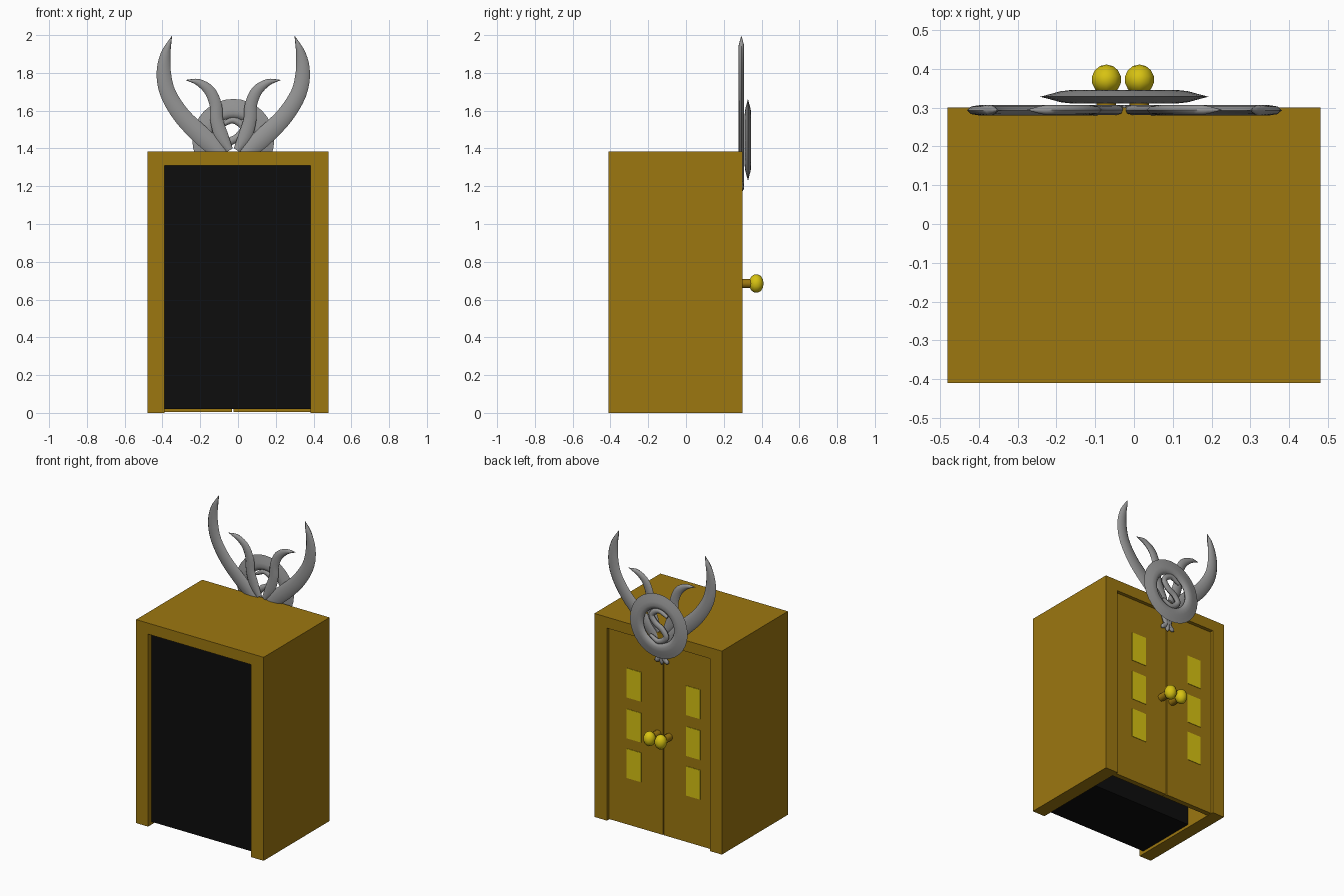
import bpy, bmesh, math
from mathutils import Vector

if "Cube" in bpy.data.objects:
    bpy.data.objects.remove(bpy.data.objects["Cube"])

CX = -0.025  # centre line of doors and crest


def material(name, rgb):
    m = bpy.data.materials.new(name)
    m.diffuse_color = (*rgb, 1)
    m.use_nodes = True
    m.node_tree.nodes["Principled BSDF"].inputs["Base Color"].default_value = m.diffuse_color
    return m


WOOD = material("golden wood", (0.335, 0.185, 0.005))
BLACK = material("black", (0.004, 0.004, 0.004))
YELLOW = material("bright yellow", (0.68, 0.54, 0.006))
GREY = material("grey metal", (0.30, 0.30, 0.30))


def finish(name, bm, mat, smooth=False):
    bmesh.ops.recalc_face_normals(bm, faces=bm.faces)
    me = bpy.data.meshes.new(name)
    bm.to_mesh(me)
    bm.free()
    me.materials.append(mat)
    ob = bpy.data.objects.new(name, me)
    bpy.context.collection.objects.link(ob)
    if smooth:
        bpy.ops.object.select_all(action='DESELECT')
        bpy.context.view_layer.objects.active = ob
        ob.select_set(True)
        bpy.ops.object.shade_smooth_by_angle(angle=math.radians(50))
    return ob


def box(name, mat, x, y, z):
    bm = bmesh.new()
    bmesh.ops.create_cube(bm, size=1)
    for v in bm.verts:
        v.co = [a + (c + 0.5) * (b - a) for c, (a, b) in zip(v.co, (x, y, z))]
    return finish(name, bm, mat)


def spline(pts, steps=4):
    """Catmull-Rom samples through (x, z, radius) points."""
    p = [Vector(q) for q in pts]
    p = [2 * p[0] - p[1]] + p + [2 * p[-1] - p[-2]]
    out = []
    for i in range(1, len(p) - 2):
        a, b, c, d = p[i - 1:i + 3]
        for s in range(steps):
            t = s / steps
            out.append(0.5 * (2 * b + (c - a) * t + (2 * a - 5 * b + 4 * c - d) * t * t
                              + (3 * b - a - 3 * c + d) * t ** 3))
    return out + [p[-2]]


def horn(name, pts, y, thick, side=1, sides=8):
    """Flattened tapering tube lying in the xz plane."""
    path = spline(pts)
    bm = bmesh.new()
    rings = []
    for i, q in enumerate(path):
        t = path[min(i + 1, len(path) - 1)] - path[max(i - 1, 0)]
        n = Vector((-t[1], t[0])).normalized()
        r = max(q[2], 0.001)
        h = min(thick, r)
        ring = []
        for k in range(sides):
            a = 2 * math.pi * k / sides
            ring.append(bm.verts.new((CX + side * (q[0] + n.x * r * math.cos(a)),
                                      y + h * math.sin(a),
                                      q[1] + n.y * r * math.cos(a))))
        rings.append(ring)
    for r0, r1 in zip(rings, rings[1:]):
        for k in range(sides):
            bm.faces.new((r0[k], r0[(k + 1) % sides], r1[(k + 1) % sides], r1[k]))
    bm.faces.new(rings[0])
    bm.faces.new(rings[-1])
    return finish(name, bm, GREY, True)


def lathe(name, profile, centre, mat, seg):
    """Revolve a closed (radius, y) profile about the y axis."""
    bm = bmesh.new()
    rings = [[bm.verts.new((centre[0] + r * math.cos(2 * math.pi * k / seg), centre[1] + y,
                            centre[2] + r * math.sin(2 * math.pi * k / seg)))
              for r, y in profile] for k in range(seg)]
    n = len(profile)
    for k in range(seg):
        a, b = rings[k], rings[(k + 1) % seg]
        for j in range(n):
            bm.faces.new((a[j], a[(j + 1) % n], b[(j + 1) % n], b[j]))
    return finish(name, bm, mat, True)


# Cabinet frame: two side walls and a top
box("right_wall", WOOD, (0.385, 0.48), (-0.41, 0.30), (0, 1.385))
box("left_wall", WOOD, (-0.48, -0.39), (-0.41, 0.30), (0, 1.385))
box("cabinet_top", WOOD, (-0.39, 0.385), (-0.41, 0.30), (1.31, 1.385))

# Dark interior block
box("dark_interior", BLACK, (-0.39, 0.385), (-0.375, 0.06), (0.02, 1.31))

# Doors with window plates and knobs
DOORS = (("left", -0.39, -0.032, -0.305, -0.20, -0.071),
         ("right", -0.024, 0.385, 0.14, 0.25, 0.014))
for side, x0, x1, w0, w1, kx in DOORS:
    box(side + "_door", WOOD, (x0, x1), (0.245, 0.28), (0.004, 1.307))
    for i, z in enumerate((0.32, 0.59, 0.868)):
        box(f"{side}_window_{i + 1}", YELLOW, (w0, w1), (0.278, 0.283), (z, z + 0.2))

    # stem
    bm = bmesh.new()
    bmesh.ops.create_cone(bm, cap_ends=True, segments=8, radius1=0.025, radius2=0.025, depth=0.08)
    for v in bm.verts:
        v.co = (kx + v.co.x, 0.31 + v.co.z, 0.685 + v.co.y)
    finish(side + "_knob_stem", bm, WOOD, True)

    # rounded knob
    bm = bmesh.new()
    bmesh.ops.create_uvsphere(bm, u_segments=10, v_segments=7, radius=1)
    for v in bm.verts:
        v.co = (kx + v.co.x * 0.040, 0.372 + v.co.z * 0.039, 0.685 + v.co.y * 0.050)
    finish(side + "_knob", bm, YELLOW, True)

# Crest ring with a thin outer rim
lathe("crest_ring",
      [(0.217, 0), (0.19, 0.007), (0.165, 0.014), (0.14, 0.017), (0.122, 0.010),
       (0.115, 0), (0.122, -0.010), (0.14, -0.017), (0.165, -0.014), (0.19, -0.007)],
      (CX, 0.328, 1.445), GREY, 32)

# Curl inside the ring
horn("crest_curl", [(-0.065, 0.075 + 1.445, 0.010), (0, 1.55, 0.018), (0.055, 1.51, 0.020),
                    (0.025, 1.46, 0.021), (-0.025, 1.43, 0.021), (-0.055, 1.38, 0.020),
                    (0, 1.34, 0.018), (0.065, 1.37, 0.010)], 0.328, 0.015)

# Mirrored horns, small branches and feet
for side, label in ((-1, "left"), (1, "right")):
    horn(label + "_large_horn",
         [(0.325, 1.995, 0.001), (0.358, 1.90, 0.026), (0.368, 1.80, 0.038),
          (0.345, 1.69, 0.042), (0.27, 1.57, 0.046), (0.165, 1.465, 0.050),
          (0.08, 1.385, 0.044), (0.03, 1.29, 0.026), (0.012, 1.225, 0.016)],
         0.293, 0.014, side)
    horn(label + "_small_horn",
         [(0.25, 1.762, 0.001), (0.185, 1.75, 0.018), (0.125, 1.705, 0.029),
          (0.093, 1.63, 0.032), (0.088, 1.55, 0.034), (0.06, 1.46, 0.036),
          (0.02, 1.39, 0.020)],
         0.294, 0.013, side)
    horn(label + "_crest_foot",
         [(0.004, 1.24, 0.012), (0.02, 1.21, 0.016), (0.04, 1.195, 0.015), (0.052, 1.19, 0.003)],
         0.295, 0.012, side)
horn("middle_crest_foot", [(0, 1.25, 0.012), (0, 1.20, 0.017), (0, 1.172, 0.004)], 0.295, 0.012)
